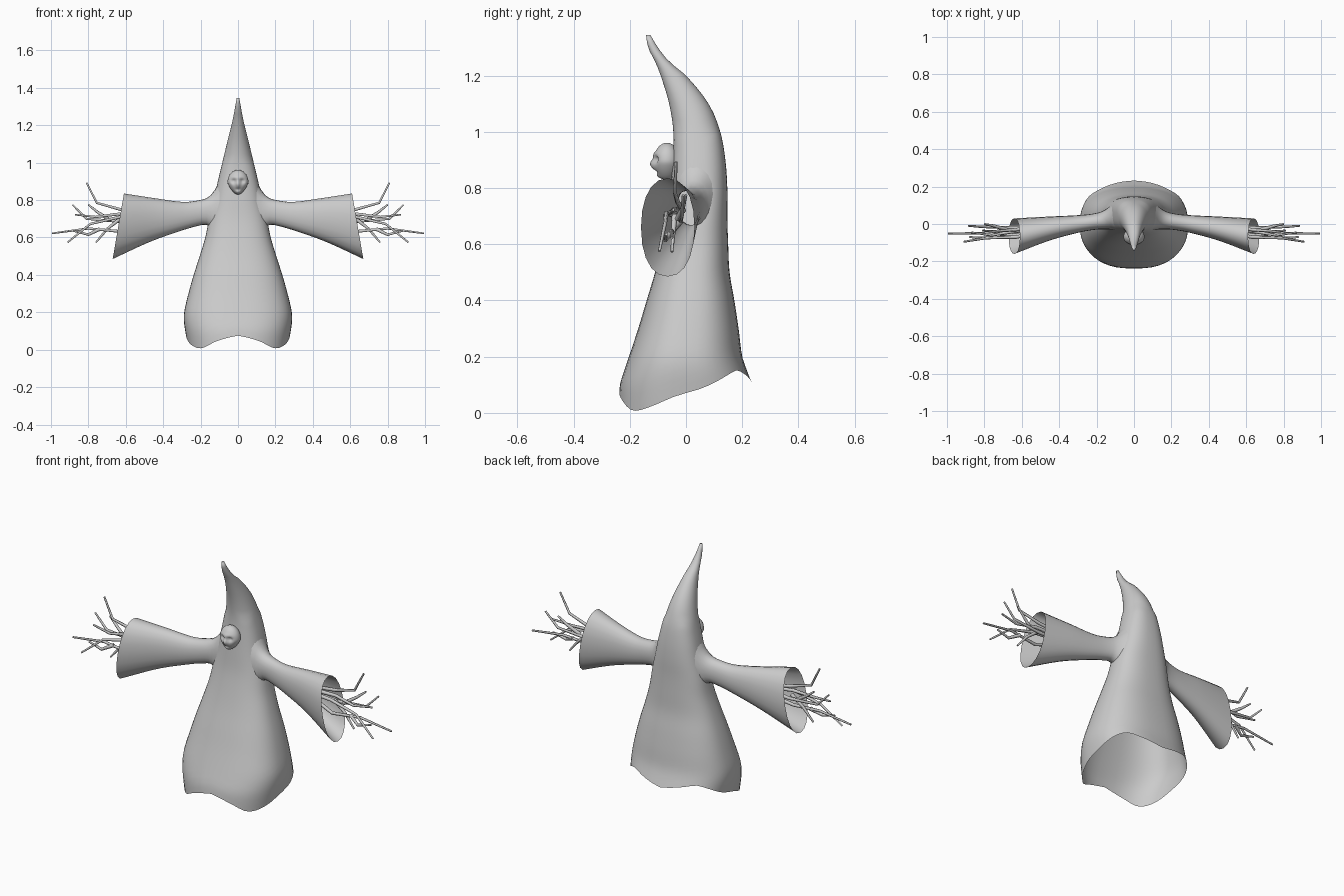
import bpy, bmesh, math
from mathutils import Vector

if "Cube" in bpy.data.objects:
    bpy.data.objects.remove(bpy.data.objects["Cube"])


def interp(table, k):
    """Smooth interpolation in rows of (key, values...)."""
    k = min(max(k, table[0][0]), table[-1][0])
    i = 0
    while i < len(table) - 2 and k > table[i + 1][0]:
        i += 1
    a, b = table[i], table[i + 1]
    p, n = table[max(i - 1, 0)], table[min(i + 2, len(table) - 1)]
    h = b[0] - a[0]
    f = (k - a[0]) / h
    out = []
    for j in range(1, len(a)):
        m0 = (b[j] - p[j]) / (b[0] - p[0]) * h
        m1 = (n[j] - a[j]) / (n[0] - a[0]) * h
        out.append((2*f**3 - 3*f*f + 1) * a[j] + (f**3 - 2*f*f + f) * m0
                   + (3*f*f - 2*f**3) * b[j] + (f**3 - f*f) * m1)
    return out


def power(v, e):
    return math.copysign(abs(v) ** (2 / e), v)


def loft(name, rings, cap_last=False):
    bm = bmesh.new()
    rows = [[bm.verts.new(p) for p in r] for r in rings]
    for a, b in zip(rows, rows[1:]):
        for i in range(len(a)):
            j = (i + 1) % len(a)
            bm.faces.new((a[i], a[j], b[j], b[i]))
    if cap_last:
        bm.faces.new(rows[-1])
    bmesh.ops.recalc_face_normals(bm, faces=bm.faces)
    return finish(name, bm)


def finish(name, bm):
    me = bpy.data.meshes.new(name)
    bm.to_mesh(me)
    bm.free()
    me.shade_smooth()
    ob = bpy.data.objects.new(name, me)
    bpy.context.collection.objects.link(ob)
    return ob


# Hooded robe: height, half width, front y, back y
ROBE = [(0.0, 0.265, -0.24, 0.245), (0.1, 0.282, -0.235, 0.235), (0.15, 0.289, -0.22, 0.217),
        (0.2, 0.288, -0.203, 0.2), (0.3, 0.265, -0.17, 0.187), (0.4, 0.237, -0.14, 0.172),
        (0.5, 0.205, -0.11, 0.155), (0.6, 0.175, -0.085, 0.15), (0.7, 0.155, -0.065, 0.147),
        (0.8, 0.13, -0.055, 0.147), (0.9, 0.108, -0.048, 0.14), (1.0, 0.084, -0.045, 0.122),
        (1.1, 0.06, -0.06, 0.08), (1.2, 0.035, -0.09, 0.0), (1.25, 0.024, -0.11, -0.06),
        (1.3, 0.015, -0.135, -0.1), (1.345, 0.007, -0.142, -0.127)]
# Wavy hem: angle from the front, height
HEM = [(0, 0.075), (20, 0.045), (42, 0.008), (65, 0.025), (95, 0.08),
       (140, 0.15), (160, 0.135), (180, 0.11)]
N, ROWS = 48, 44
rings = []
for r in range(ROWS + 1):
    ring = []
    for i in range(N):
        t = 2 * math.pi * i / N
        hem = interp(HEM, abs((math.degrees(t) + 180) % 360 - 180))[0]
        z = hem + (1.345 - hem) * r / ROWS
        w, yf, yb = interp(ROBE, z)
        e = 2.5 if z < 1.0 else 2.1
        ring.append((w * power(math.sin(t), e),
                     (yf + yb) / 2 - (yb - yf) / 2 * power(math.cos(t), e), z))
    rings.append(ring)
loft("hooded_robe", rings, True)

# Flared sleeves: x, bottom z, top z, front y, back y
SLEEVE = [(0.1, 0.58, 0.90, -0.035, 0.12), (0.13, 0.635, 0.845, -0.03, 0.095),
          (0.165, 0.667, 0.812, -0.028, 0.07), (0.22, 0.66, 0.797, -0.032, 0.055),
          (0.3, 0.635, 0.79, -0.047, 0.047), (0.45, 0.578, 0.808, -0.088, 0.04),
          (0.64, 0.485, 0.835, -0.16, 0.03)]
# Twig fingers: points run from inside the sleeve to the tip
TWIGS = [[(0.45, -0.01, 0.72), (0.63, -0.03, 0.75), (0.755, -0.04, 0.785), (0.81, -0.035, 0.893)],
         [(0.45, -0.02, 0.68), (0.63, -0.06, 0.632), (0.80, -0.05, 0.648), (0.995, -0.05, 0.622)],
         [(0.45, -0.02, 0.70), (0.63, -0.02, 0.685), (0.81, -0.015, 0.70), (0.885, -0.01, 0.775)],
         [(0.45, -0.03, 0.70), (0.63, -0.07, 0.71), (0.79, -0.075, 0.672), (0.91, -0.095, 0.575)],
         [(0.45, -0.02, 0.71), (0.64, -0.04, 0.725), (0.76, -0.06, 0.71), (0.87, -0.045, 0.722)],
         [(0.63, -0.04, 0.70), (0.70, -0.045, 0.645), (0.76, -0.05, 0.573)],
         [(0.68, -0.03, 0.69), (0.75, -0.01, 0.735), (0.80, 0.0, 0.775)],
         [(0.74, -0.05, 0.645), (0.80, -0.075, 0.615), (0.88, -0.07, 0.635)]]

for s, side in ((1, "left"), (-1, "right")):
    rings = []
    for r in range(25):
        x = 0.1 + 0.54 * r / 24
        z0, z1, y0, y1 = interp(SLEEVE, x)
        flare = max(0, (x - 0.2) / 0.44)
        ring = []
        for i in range(20):
            t = 2 * math.pi * i / 20
            c = power(math.cos(t), 2.2)
            ring.append((s * (x - 0.03 * flare * c),
                         (y0 + y1) / 2 + (y1 - y0) / 2 * power(math.sin(t), 2.2),
                         (z0 + z1) / 2 + (z1 - z0) / 2 * c))
        rings.append(ring)
    loft(side + "_sleeve", rings)

    cu = bpy.data.curves.new(side + "_twig_hand", 'CURVE')
    cu.dimensions = '3D'
    cu.bevel_depth = 0.011
    cu.bevel_resolution = 1
    cu.use_fill_caps = True
    for path in TWIGS:
        sp = cu.splines.new('POLY')
        sp.points.add(len(path) - 1)
        for k, (p, co) in enumerate(zip(sp.points, path)):
            p.co = (s * co[0], co[1], co[2], 1)
            p.radius = 1.0 - 0.55 * k / (len(path) - 1)
    ob = bpy.data.objects.new(side + "_twig_hand", cu)
    bpy.context.collection.objects.link(ob)

# Gaunt face: a sphere with narrow jaw, sunken eyes, nose, brow and mouth
bm = bmesh.new()
bmesh.ops.create_uvsphere(bm, u_segments=40, v_segments=28, radius=1)


def bump(x, z, cx, cz, rx, rz):
    return math.exp(-((x - cx) / rx) ** 2 - ((z - cz) / rz) ** 2)


for v in bm.verts:
    x, y, z = v.co
    jaw = 1 - 0.38 * max(0, -z - 0.05)
    push = 0
    if y < 0:
        push += 0.3 * bump(x, z, 0, -0.15, 0.17, 0.28)
        push += 0.1 * bump(x, z, 0, 0.38, 0.6, 0.14)
        push -= 0.32 * (bump(x, z, 0.4, 0.1, 0.22, 0.18) + bump(x, z, -0.4, 0.1, 0.22, 0.18))
        push -= 0.15 * bump(x, z, 0, -0.58, 0.3, 0.09)
        push += 0.12 * bump(x, z, 0, -0.82, 0.35, 0.15)
    v.co = Vector((x * 0.056 * jaw, -0.068 + (y - push) * 0.047, 0.895 + z * 0.066))
finish("face", bm)
